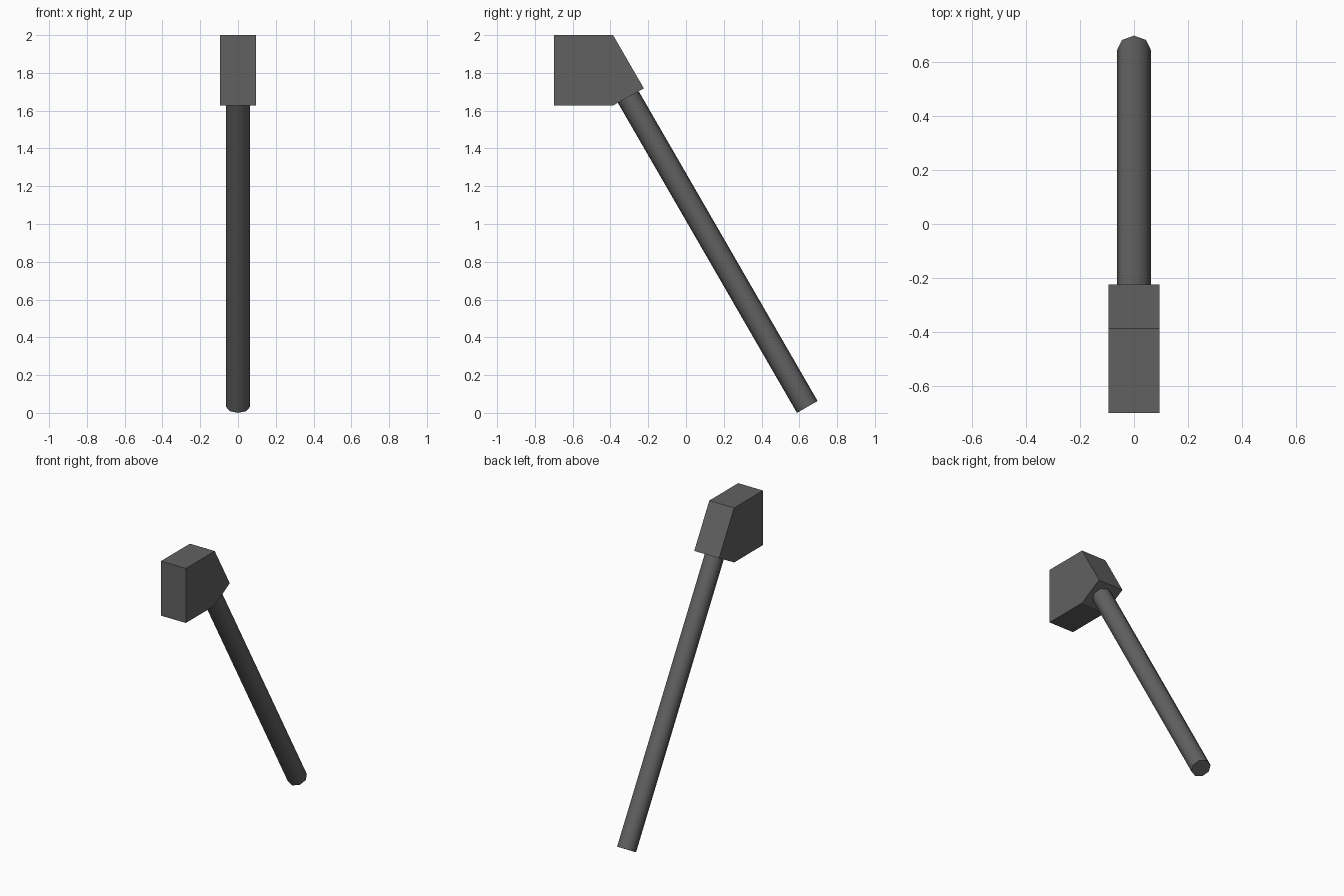
import bpy, bmesh, math
from mathutils import Matrix, Vector

if "Cube" in bpy.data.objects:
    bpy.data.objects.remove(bpy.data.objects["Cube"])

grey = bpy.data.materials.new("dark_grey")
grey.diffuse_color = (0.12, 0.12, 0.12, 1)
grey.use_nodes = True
grey.node_tree.nodes["Principled BSDF"].inputs["Base Color"].default_value = grey.diffuse_color


def add_object(name, bm):
    bmesh.ops.recalc_face_normals(bm, faces=bm.faces)
    mesh = bpy.data.meshes.new(name)
    bm.to_mesh(mesh)
    bm.free()
    mesh.materials.append(grey)
    obj = bpy.data.objects.new(name, mesh)
    bpy.context.collection.objects.link(obj)
    return obj


# Head: side profile (y, z) extruded across x
HALF_WIDTH = 0.094
profile = [(-0.698, 1.627), (-0.387, 1.627), (-0.223, 1.718),
           (-0.386, 2.0), (-0.698, 2.0)]
bm = bmesh.new()
side = bm.faces.new([bm.verts.new((-HALF_WIDTH, y, z)) for y, z in profile])
ext = bmesh.ops.extrude_face_region(bm, geom=[side])
moved = [v for v in ext["geom"] if isinstance(v, bmesh.types.BMVert)]
bmesh.ops.translate(bm, verts=moved, vec=(2 * HALF_WIDTH, 0, 0))
add_object("head", bm)

# Handle: eight-sided rod leaning back 30 degrees, smooth sides, flat ends
RADIUS = 0.063
bottom = Vector((0, 0.642, 0.0315))
top = Vector((0, -0.306, 1.673))
axis = top - bottom
tilt = Matrix.Rotation(math.atan2(-axis.y, axis.z), 4, 'X')
bm = bmesh.new()
bmesh.ops.create_cone(bm, cap_ends=True, segments=8, radius1=RADIUS,
                      radius2=RADIUS, depth=axis.length,
                      matrix=Matrix.Translation((bottom + top) / 2) @ tilt)
for face in bm.faces:
    face.smooth = len(face.verts) == 4
for edge in bm.edges:
    edge.smooth = all(f.smooth for f in edge.link_faces)
add_object("handle", bm)
